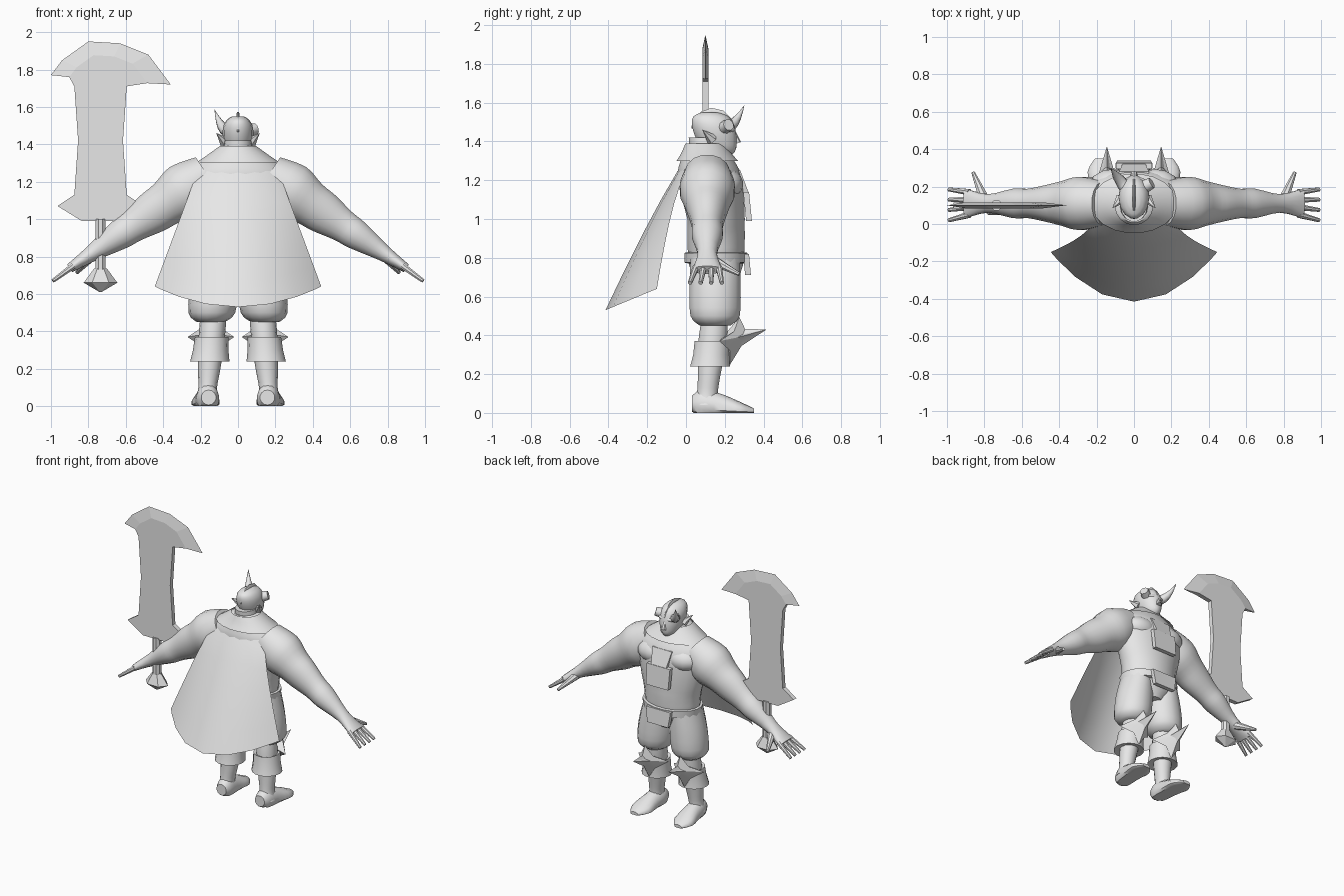
import bpy
import bmesh
import math
from mathutils import Vector

if "Cube" in bpy.data.objects:
    bpy.data.objects.remove(bpy.data.objects["Cube"], do_unlink=True)

X, Y, Z = Vector((1, 0, 0)), Vector((0, 1, 0)), Vector((0, 0, 1))

grey = bpy.data.materials.new("plain grey")
grey.use_nodes = True
grey.diffuse_color = (.8, .8, .8, 1)
for node in grey.node_tree.nodes:
    if node.type == "BSDF_PRINCIPLED":
        node.inputs["Base Color"].default_value = grey.diffuse_color


def finish(name, bm, angle=40):
    """Turn a bmesh into a named object, smooth below the given angle."""
    bmesh.ops.recalc_face_normals(bm, faces=bm.faces[:])
    mesh = bpy.data.meshes.new(name)
    bm.to_mesh(mesh)
    bm.free()
    mesh.materials.append(grey)
    for polygon in mesh.polygons:
        polygon.use_smooth = angle > 0
    mesh.set_sharp_from_angle(angle=math.radians(angle))
    part = bpy.data.objects.new(name, mesh)
    bpy.context.scene.collection.objects.link(part)


def smooth_keys(keys, steps):
    """Pass a soft curve through the key rings."""
    keys = [Vector(key) for key in keys]
    result = []
    for i in range(len(keys) - 1):
        start, end = keys[i], keys[i + 1]
        slope_in = (end - keys[max(i - 1, 0)]) / 2
        slope_out = (keys[min(i + 2, len(keys) - 1)] - start) / 2
        for step in range(steps):
            t = step / steps
            ease = t * t * (3 - 2 * t)
            bend = slope_in * t * (1 - t) ** 2 - slope_out * t * t * (1 - t)
            result.append(start.lerp(end, ease) + bend)
    return result + keys[-1:]


def tube(name, path, keys, ref=Y, axis=None, side=1, sides=14, steps=3, caps=True, angle=40):
    """Loft ellipses along a path; keys hold (position, radius along ref, radius across)."""
    bm = bmesh.new()
    loops = []
    for position, along, across in smooth_keys(keys, steps):
        centre = Vector(path(position))
        nearby = Vector(path(position + .001))
        tangent = axis or (nearby - centre).normalized()
        a = (ref - tangent * ref.dot(tangent)).normalized()
        b = tangent.cross(a)
        loop = []
        for k in range(sides):
            turn = math.tau * (k + .5) / sides
            p = centre + a * along * math.cos(turn) + b * across * math.sin(turn)
            loop.append(bm.verts.new((p.x * side, p.y, max(p.z, 0))))
        loops.append(loop)
    for low, high in zip(loops, loops[1:]):
        for k in range(sides):
            bm.faces.new((low[k - 1], low[k], high[k], high[k - 1]))
    if caps:
        bm.faces.new(loops[0])
        bm.faces.new(loops[-1])
    finish(name, bm, angle)


def spike(name, base, tip, thick, thin, side=1, sides=8):
    """Straight tapering rod from base to tip."""
    tube(name, lambda t: Vector(base).lerp(Vector(tip), t),
         ((0, thick, thick), (1, thin, thin)), ref=X + Z, side=side, sides=sides, steps=2)


def ball(name, centre, size):
    bm = bmesh.new()
    bmesh.ops.create_uvsphere(bm, u_segments=14, v_segments=9, radius=1)
    bmesh.ops.scale(bm, vec=size, verts=bm.verts)
    bmesh.ops.translate(bm, vec=centre, verts=bm.verts)
    finish(name, bm)


def plate(name, top, bottom, thickness=.03):
    """Symmetric slab; top and bottom are (half width, y, z) of its outer face."""
    bm = bmesh.new()
    corners = [(s * w, y, z) for s, (w, y, z) in
               ((-1, top), (1, top), (1, bottom), (-1, bottom))]
    face = bm.faces.new([bm.verts.new(corner) for corner in corners])
    grown = bmesh.ops.extrude_face_region(bm, geom=[face])["geom"]
    moved = [item for item in grown if isinstance(item, bmesh.types.BMVert)]
    bmesh.ops.translate(bm, vec=-Y * thickness, verts=moved)
    finish(name, bm, 0)


def spine(z):
    return 0, .155 - .15 * max(z - 1, 0), z


def skull(z):
    return 0, .51 - .25 * z, z


def arm_line(x):
    return x, .11, 1.34 - .67 * x


def shin_line(z):
    return .17 - .08 * z, .1 + .1 * z, z


# Torso, collar, neck and head
tube("torso", spine, ((.66, .1, .09), (.76, .14, .19), (.9, .15, .21), (1, .15, .235),
                      (1.2, .17, .28), (1.3, .14, .22), (1.39, .09, .08)), axis=Z, sides=20)
tube("collar", spine, ((1.3, .16, .23), (1.34, .13, .17), (1.39, .1, .1)),
     axis=Z, sides=20, caps=False)
tube("neck", spine, ((1.3, .09, .09), (1.42, .08, .07)), axis=Z)
tube("head", skull, ((1.33, .06, .03), (1.36, .09, .06), (1.43, .11, .08),
                     (1.49, .11, .08), (1.53, .09, .06), (1.55, .04, .03)), axis=Z)
spike("nose", (0, .24, 1.46), (0, .265, 1.39), .01, .02)
ball("brow", (0, .22, 1.46), (.07, .035, .02))
ball("mouth", (0, .235, 1.37), (.035, .025, .02))
tube("crest", lambda u: (0, .14 - .115 * math.cos(u), 1.43 + .125 * math.sin(u)),
     ((.3, .005, .005), (1.5, .01, .02), (2.8, .005, .005)), ref=X, sides=8)

# Whole horn on one side, broken stump on the other
tube("right_horn", lambda t: (-.05 - .075 * t, .2 + .1 * t, 1.47 + .115 * t * t),
     ((0, .035, .035), (.5, .025, .025), (1, .001, .001)), sides=10)
spike("left_horn_stump", (.05, .195, 1.47), (.095, .22, 1.485), .036, .03, sides=10)

for label, s in (("left", 1), ("right", -1)):
    spike(label + "_ear", (.07, .135, 1.41), (.115, .085, 1.46), .03, .001, s, 6)
    ball(label + "_chest", (s * .115, .195, 1.18), (.13, .1, .085))

    # Arm with shoulder, forearm and palm
    tube(label + "_arm", arm_line, (
        (.16, .12, .12), (.28, .145, .155), (.38, .12, .125), (.46, .1, .115),
        (.56, .08, .09), (.64, .08, .08), (.78, .05, .045), (.9, .08, .025)),
        side=s, sides=16)
    for i in range(4):
        spike(f"{label}_finger_{i + 1}", (.88, .05 + .04 * i, .75),
              (.99, .02 + .055 * i, .67), .018, .011, s)
    spike(label + "_thumb", (.8, .13, .79), (.86, .275, .715), .03, .01, s)

    # Puffed trouser leg, shin, boot cuff and shoe
    tube(label + "_trouser_leg", lambda z: (.19 - .1 * z, .15, z), (
        (.8, .13, .1), (.65, .135, .127), (.5, .13, .125), (.45, .08, .075)),
        axis=Z, side=s)
    tube(label + "_shin", shin_line, (
        (.48, .07, .07), (.36, .075, .07), (.2, .06, .06), (.1, .055, .05),
        (.04, .065, .06)), axis=Z, side=s)
    tube(label + "_boot_cuff", shin_line, (
        (.36, .07, .07), (.37, .095, .09), (.3, .095, .095), (.24, .105, .105),
        (.25, .06, .06)), axis=Z, side=s, steps=1)
    tube(label + "_shoe", lambda y: (.155 + .07 * y, y, .05 - .12 * y), (
        (.03, .04, .04), (.08, .06, .08), (.18, .066, .07), (.28, .075, .04),
        (.35, .03, .015)), ref=X, axis=Y, side=s)

    # Star-shaped knee guard with a forward spike
    bm = bmesh.new()
    middle = Vector((s * .145, .32, .4))
    rim, ring = [], []
    for k in range(8):
        reach = .07 if k % 2 else .125
        x = reach * math.sin(math.tau * k / 8)
        z = reach * math.cos(math.tau * k / 8)
        point = Vector((middle.x + x, .25 + .2 * z - 5 * x * x, .37 + z))
        rim.append(bm.verts.new(point))
        ring.append(bm.verts.new(point.lerp(middle, .65)))
    tip = bm.verts.new((middle.x, .415, .43))
    back = bm.verts.new((middle.x, .19, .39))
    for k in range(8):
        bm.faces.new((rim[k - 1], rim[k], ring[k], ring[k - 1]))
        bm.faces.new((ring[k - 1], ring[k], tip))
        bm.faces.new((rim[k], rim[k - 1], back))
    finish(label + "_knee_guard", bm, 20)

# Belt, buckle flap and chest plates
tube("belt", spine, ((.77, .14, .19), (.775, .165, .215), (.825, .165, .22),
                     (.83, .14, .19)), axis=Z, sides=20, steps=1)
plate("belt_flap", (.1, .325, .82), (.085, .335, .71))
plate("upper_chest_plate", (.08, .28, 1.25), (.06, .325, 1.13))
plate("lower_chest_plate", (.095, .325, 1.14), (.09, .34, .99))

# Cape: each row bows from its two edges back to the centre line
bm = bmesh.new()
grid = []
for row in range(7):
    t = row / 6
    middle = Vector((0, .06 - .475 * t ** .85, 1.39 - .86 * t))
    edge = Vector((.2 + .245 * t, .06 - .21 * math.sqrt(t), 1.3 - .66 * t))
    line = []
    for column in range(-4, 5):
        u = math.sin(math.pi * column / 8)
        point = middle.lerp(edge, u * u)
        line.append(bm.verts.new((edge.x * u, point.y, point.z)))
    grid.append(line)
for high, low in zip(grid, grid[1:]):
    for k in range(8):
        bm.faces.new((high[k], high[k + 1], low[k + 1], low[k]))
finish("cape", bm)

# Sword blade: flat slab with a crescent cutting edge at the head
centre_x, mid, half = -.735, .1, .016
edge = [Vector(p) for p in ((-1, 1.77), (-.94, 1.85), (-.8, 1.95), (-.63, 1.94),
                            (-.48, 1.88), (-.36, 1.72))]
inner = [p.lerp(Vector((-.72, 1.74)), .35) for p in edge]
profile = ((.14, 1.71), (.12, 1.42), (.14, 1.13), (.23, 1.07), (.1, .99))
shank = [(centre_x + w, z) for w, z in profile] + [(centre_x - w, z) for w, z in profile[::-1]]
outline = [tuple(p) for p in inner] + shank
bm = bmesh.new()
front = [bm.verts.new((x, mid - half, z)) for x, z in outline]
rear = [bm.verts.new((x, mid + half, z)) for x, z in outline]
sharp = [bm.verts.new((x, mid, z)) for x, z in edge]
bm.faces.new(front)
bm.faces.new(rear[::-1])
last = len(edge) - 1
for k in range(len(outline)):
    j = (k + 1) % len(outline)
    if k < last:
        bm.faces.new((front[k], front[j], sharp[j], sharp[k]))
        bm.faces.new((rear[j], rear[k], sharp[k], sharp[j]))
    else:
        bm.faces.new((front[k], front[j], rear[j], rear[k]))
for k in (0, last):
    bm.faces.new((front[k], rear[k], sharp[k]))
finish("sword_blade", bm, 0)

# Sword grip and pommel
spike("sword_grip", (centre_x, mid, 1), (centre_x, mid, .72), .03, .03)
tube("sword_pommel", lambda z: (centre_x, mid, z), (
    (.735, .03, .035), (.66, .06, .09), (.61, .005, .005)),
    axis=Z, sides=6, steps=1, angle=0)
